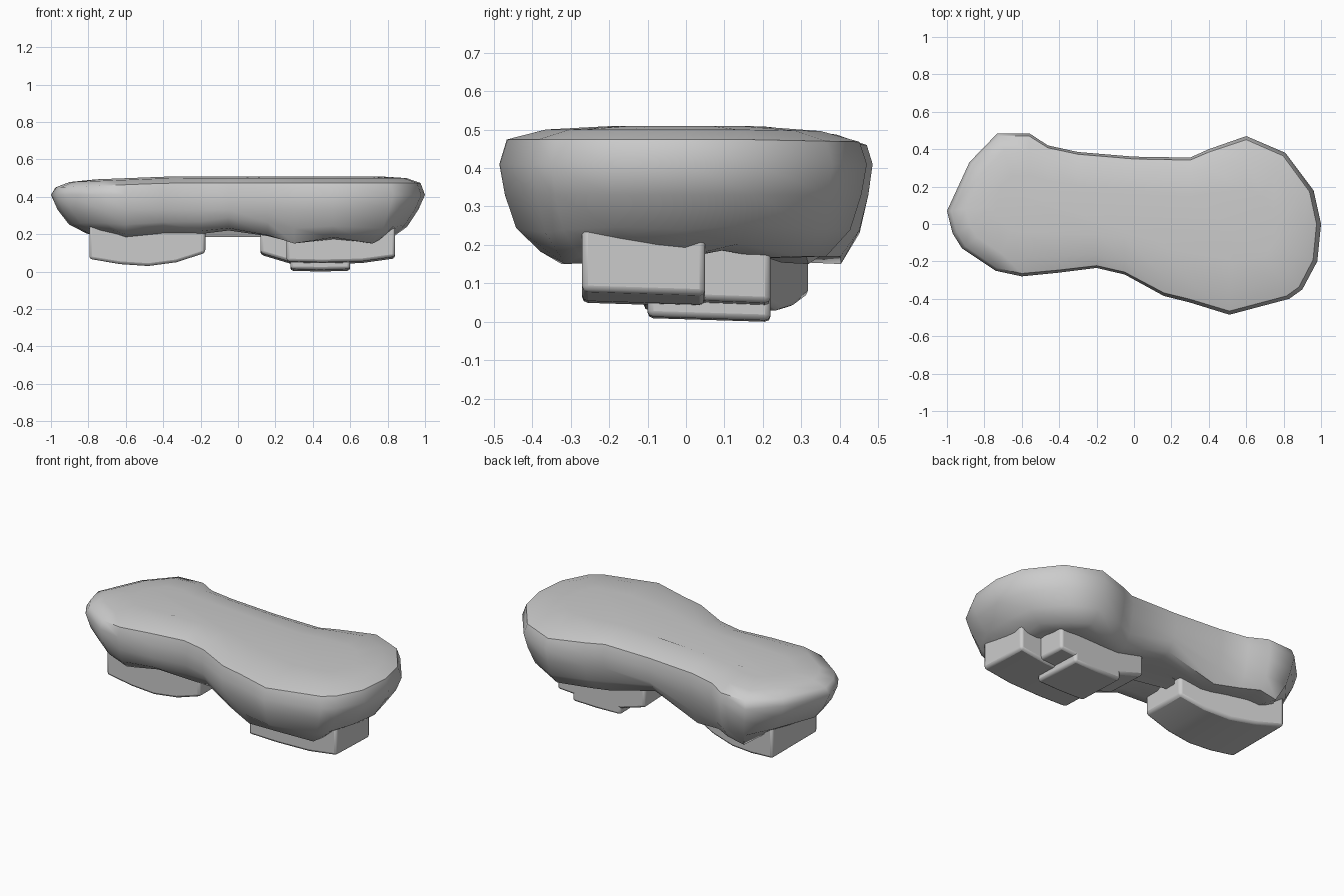
import bpy, bmesh, math
from mathutils import Vector

if "Cube" in bpy.data.objects:
    bpy.data.objects.remove(bpy.data.objects["Cube"])


def finish(name, bm, angle, bevel=0.0):
    bmesh.ops.recalc_face_normals(bm, faces=bm.faces)
    me = bpy.data.meshes.new(name)
    bm.to_mesh(me)
    bm.free()
    ob = bpy.data.objects.new(name, me)
    bpy.context.collection.objects.link(ob)
    bpy.ops.object.select_all(action='DESELECT')
    ob.select_set(True)
    bpy.context.view_layer.objects.active = ob
    bpy.ops.object.shade_smooth_by_angle(angle=math.radians(angle))
    if bevel:
        m = ob.modifiers.new("Bevel", 'BEVEL')
        m.width, m.segments, m.limit_method = bevel, 2, 'ANGLE'
        m.angle_limit = math.radians(40)
    return ob


# Peanut-shaped slab: outline shrunk toward a spine in stacked rings
outline = [(-1, .07), (-.97, -.05), (-.92, -.13), (-.74, -.25), (-.6, -.28), (-.4, -.26),
           (-.2, -.235), (-.05, -.27), (.16, -.385), (.3, -.42), (.51, -.485), (.83, -.4),
           (.9, -.35), (.98, -.2), (1, 0), (.96, .18), (.81, .38), (.6, .47), (.4, .4),
           (.3, .355), (0, .36), (-.3, .385), (-.46, .42), (-.56, .485), (-.73, .485), (-.88, .33)]
# end scale, side scale, height, amount of underside waviness
rings = [(.4, .4, .509, 0), (.75, .75, .5, 0), (.94, .96, .474, 0), (1, 1, .41, 0),
         (.91, .97, .33, 0), (.76, .91, .245, .4), (.52, .78, .185, 1),
         (.35, .55, .175, .6), (.2, .25, .185, 0)]


def spine(x):
    cx = max(-.6, min(.6, x))
    return Vector((cx, .05 - .06 * cx / .6))


bm = bmesh.new()
loops = []
for sx, sy, z, wave in rings:
    loop = []
    for i, (x, y) in enumerate(outline):
        c = spine(x)
        d = Vector((x, y)) - c
        px, py = c.x + d.x * sx, c.y + d.y * sy
        h = z
        if z > .45:
            h -= .025 * max(0, (-px - .35) / .65) + .02 * max(0, py - .15)
        if z < .3:
            h += .05 * max(0, 1 - abs(px) / .3)
            h += wave * .018 * math.cos(i * math.pi * .8)
            if px < -.2 and y < 0:
                h += .03 * wave
            if y > .38 or (px > 0 and y < -.3):
                h -= .02 * wave
        loop.append(bm.verts.new((px, py, h)))
    loops.append(loop)
n = len(outline)
for a, b in zip(loops, loops[1:]):
    for i in range(n):
        j = (i + 1) % n
        bm.faces.new((a[i], a[j], b[j], b[i]))
bm.faces.new(loops[0])
bm.faces.new(loops[-1])
finish("slab_body", bm, 50)


# Blocks underneath: xz profile extruded along y, with optional tilt and skewed back
def block(name, bottom, top, y0, y1, tilt=0.0, skew=0.0, bevel=.015):
    prof = bottom + [(bottom[-1][0], top), (bottom[0][0], top)]
    x0, x1 = bottom[0][0], bottom[-1][0]
    bm = bmesh.new()
    front = [bm.verts.new((x, y0, z)) for x, z in prof]
    back = [bm.verts.new((x, y1 + skew * (x - x0) / (x1 - x0), z + tilt)) for x, z in prof]
    k = len(prof)
    for i in range(k):
        j = (i + 1) % k
        bm.faces.new((front[i], front[j], back[j], back[i]))
    bm.faces.new(front)
    bm.faces.new(back)
    finish(name, bm, 30, bevel)


block("left_foot", [(-.795, .068), (-.63, .04), (-.48, .03), (-.33, .05), (-.175, .1)],
      .27, -.11, .32, skew=-.14)
block("right_foot_main", [(.26, .055), (.45, .05), (.66, .055), (.84, .08)],
      .26, -.27, .05, -.01)
block("right_foot_side", [(.12, .1), (.28, .052), (.45, .045), (.7, .06)],
      .25, -.05, .22, -.01)
block("right_foot_pad", [(.28, .014), (.44, .01), (.6, .014)],
      .09, -.1, .22, -.01)
